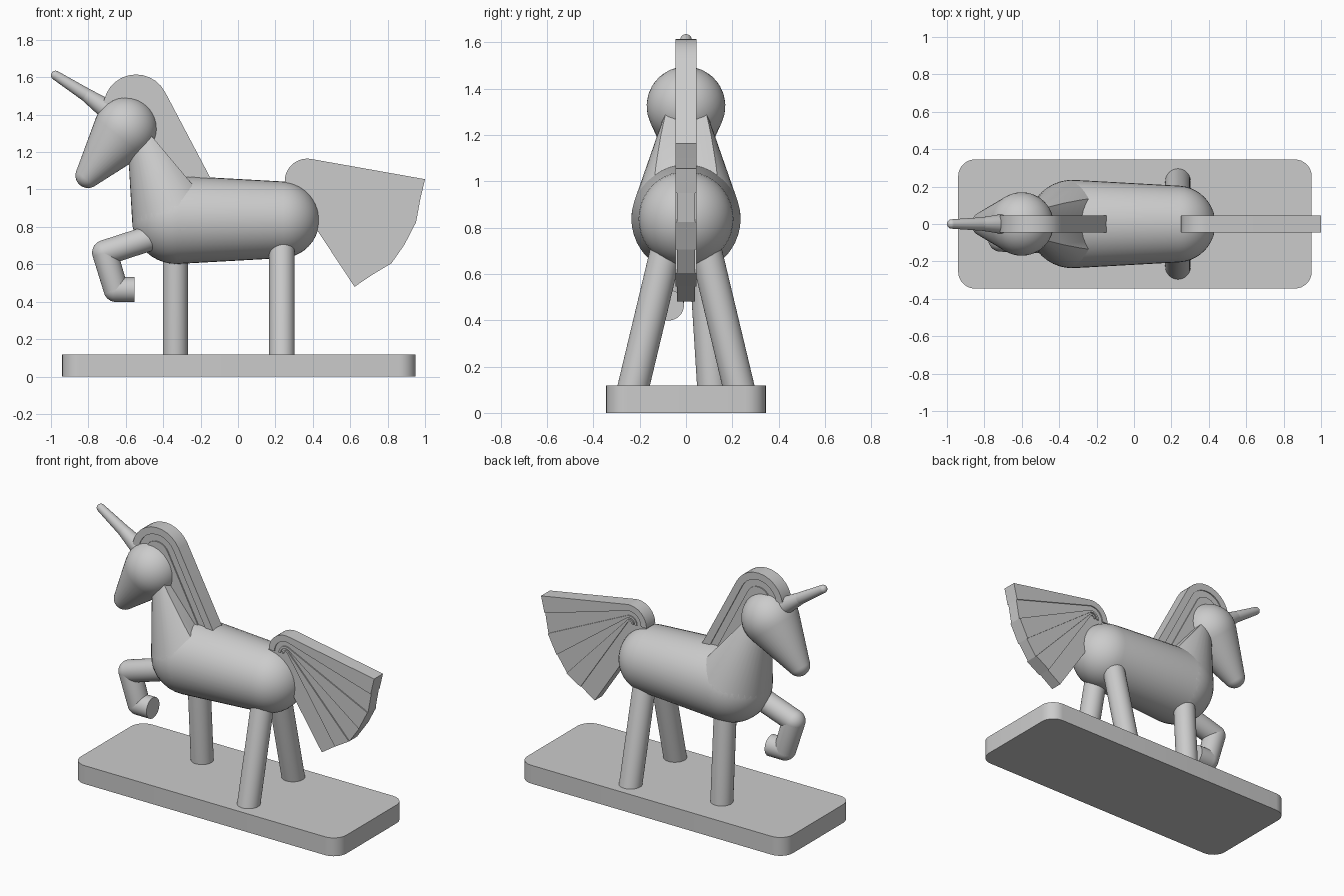
import bpy, bmesh
from math import sin, cos, asin, acos, atan2, pi, radians
from mathutils import Vector

old = bpy.data.objects.get("Cube")
if old:
    bpy.data.objects.remove(old, do_unlink=True)

gray = bpy.data.materials.new("plain gray")
gray.use_nodes = True
gray.diffuse_color = (0.6, 0.6, 0.6, 1)
gray.node_tree.nodes["Principled BSDF"].inputs["Base Color"].default_value = (0.6, 0.6, 0.6, 1)


def finish(bm, name):
    """Turn a bmesh into a gray, smooth-by-angle object."""
    bmesh.ops.remove_doubles(bm, verts=bm.verts, dist=1e-5)
    bmesh.ops.recalc_face_normals(bm, faces=bm.faces)
    mesh = bpy.data.meshes.new(name)
    bm.to_mesh(mesh)
    bm.free()
    obj = bpy.data.objects.new(name, mesh)
    bpy.context.collection.objects.link(obj)
    mesh.materials.append(gray)
    bpy.ops.object.select_all(action='DESELECT')
    obj.select_set(True)
    bpy.context.view_layer.objects.active = obj
    bpy.ops.object.shade_smooth_by_angle(angle=radians(32))
    return obj


def capsule(bm, a, ra, b, rb, flat=False, sides=40, steps=10):
    """Add a tapered round bar from a to b, with tangent round ends."""
    a, b = Vector(a), Vector(b)
    length = (b - a).length
    tilt = asin((ra - rb) / length)
    profile = []
    for i in range(steps + 1):
        f = -pi / 2 + (tilt + pi / 2) * i / steps
        profile.append((ra * sin(f), ra * cos(f)))
    if flat:
        profile += [(length, rb), (length, 0)]
    else:
        for i in range(steps + 1):
            f = tilt + (pi / 2 - tilt) * i / steps
            profile.append((length + rb * sin(f), rb * cos(f)))
    turn = (b - a).to_track_quat('Z', 'Y')
    rings = []
    for h, r in profile:
        rings.append([bm.verts.new(a + turn @ Vector((r * cos(2 * pi * k / sides),
                                                      r * sin(2 * pi * k / sides), h)))
                      for k in range(sides)])
    for low, high in zip(rings, rings[1:]):
        for k in range(sides):
            n = (k + 1) % sides
            bm.faces.new((low[k], low[n], high[n], high[k]))


def bars(name, *parts, flat=False):
    """One object from a chain of (point, radius); flat cuts the last end."""
    bm = bmesh.new()
    for i, (p, q) in enumerate(zip(parts, parts[1:])):
        capsule(bm, *p, *q, flat=flat and i == len(parts) - 2)
    return finish(bm, name)


def slab(bm, outline, half):
    """Add an x-z outline extruded across y."""
    face = bm.faces.new([bm.verts.new((x, -half, z)) for x, z in outline])
    out = bmesh.ops.extrude_face_region(bm, geom=[face])
    moved = [v for v in out["geom"] if isinstance(v, bmesh.types.BMVert)]
    bmesh.ops.translate(bm, verts=moved, vec=(0, 2 * half, 0))


def strand_edge(centre, r, end, steps=12):
    """Arc over the root, leaving along a tangent to the end point."""
    cx, cz = centre
    d = Vector((end[0] - cx, end[1] - cz))
    stop = atan2(d.y, d.x) + acos(r / d.length)
    arc = [pi + (stop - pi) * i / steps for i in range(steps + 1)]
    return [(cx + r * cos(t), cz + r * sin(t)) for t in arc] + [end]


def strands(name, centre, edges, closing):
    """Hair made of nested strands of slightly alternating thickness."""
    curves = [strand_edge(centre, r, e) for r, e in edges] + [closing]
    for i, (outer, inner) in enumerate(zip(curves, curves[1:])):
        bm = bmesh.new()
        slab(bm, outer + inner[::-1], 0.038 if i % 2 else 0.045)
        finish(bm, f"{name}_strand_{i + 1}")


# Base plate with rounded corners
bm = bmesh.new()
corner = 0.09
ring = []
for q, (sx, sy) in enumerate([(1, 1), (-1, 1), (-1, -1), (1, -1)]):
    for i in range(9):
        t = (q + i / 8) * pi / 2
        ring.append(bm.verts.new((0.005 + sx * (0.945 - corner) + corner * cos(t),
                                  sy * (0.345 - corner) + corner * sin(t), 0)))
out = bmesh.ops.extrude_face_region(bm, geom=[bm.faces.new(ring)])
bmesh.ops.translate(bm, vec=(0, 0, 0.118),
                    verts=[v for v in out["geom"] if isinstance(v, bmesh.types.BMVert)])
finish(bm, "base_plate")

# Body and head
chest = ((-0.33, 0, 0.838), 0.236)
bars("body", chest, ((0.23, 0, 0.838), 0.205))
bars("head", ((-0.6, 0, 1.325), 0.17), ((-0.802, 0, 1.075), 0.067))

# Neck with a flat cut along its back
bm = bmesh.new()
capsule(bm, *chest, (-0.49, 0, 1.25), 0.1)
bmesh.ops.remove_doubles(bm, verts=bm.verts, dist=1e-5)
cut = bmesh.ops.bisect_plane(bm, geom=bm.verts[:] + bm.edges[:] + bm.faces[:],
                             plane_co=(-0.44, 0, 1.26), plane_no=(0.765, 0, 0.644),
                             clear_outer=True)
rim = [e for e in cut["geom_cut"] if isinstance(e, bmesh.types.BMEdge)]
bmesh.ops.edgeloop_fill(bm, edges=rim)
finish(bm, "neck")

# Horn
bars("horn", ((-0.975, 0, 1.61), 0.025), ((-0.81, 0, 1.505), 0.036), ((-0.66, 0, 1.4), 0.06))

# Legs
for side, y in (("left", 1), ("right", -1)):
    bars("hind_leg_" + side, ((0.235, y * 0.07, 0.77), 0.068),
         ((0.235, y * 0.235, 0.08), 0.068), flat=True)
bars("standing_front_leg", ((-0.335, 0.075, 0.75), 0.067),
     ((-0.335, 0.117, 0.08), 0.067), flat=True)
bars("raised_front_leg", ((-0.44, -0.09, 0.75), 0.068), ((-0.712, -0.08, 0.662), 0.068),
     ((-0.653, -0.075, 0.465), 0.066), ((-0.553, -0.075, 0.465), 0.066), flat=True)

# Mane and tail
strands("mane", (-0.545, 1.44),
        [(0.175, (-0.115, 1.0)), (0.13, (-0.17, 1.0)), (0.085, (-0.22, 1.0))],
        [(-0.5, 1.2), (-0.29, 1.0)])
strands("tail", (0.37, 1.045),
        [(0.12, (1.0, 1.055)), (0.08, (0.975, 0.95)), (0.05, (0.952, 0.825)),
         (0.036, (0.89, 0.705)), (0.026, (0.82, 0.605)), (0.015, (0.72, 0.545))],
        [(0.25, 1.045), (0.623, 0.48)])
